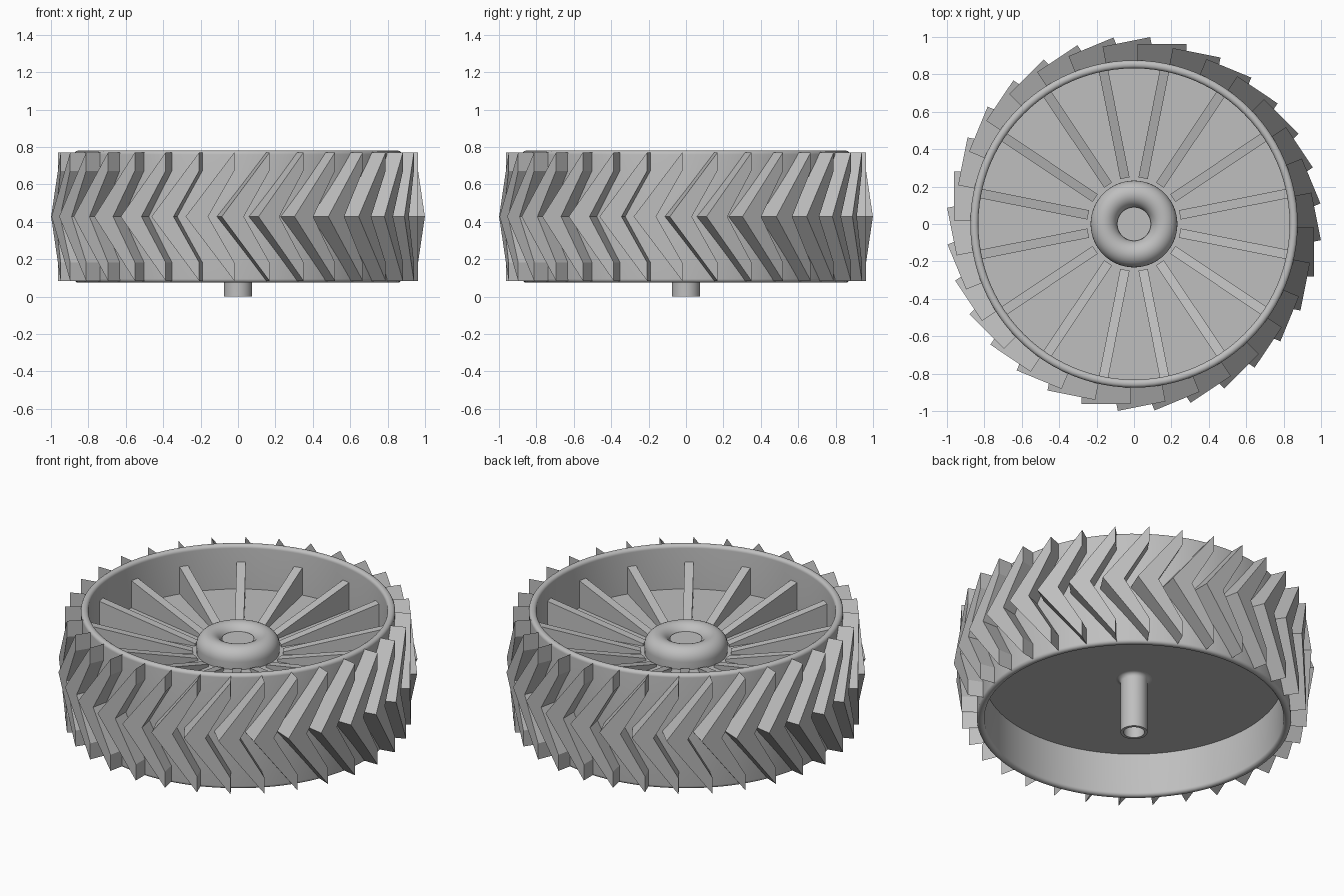
import bpy, bmesh, math
from mathutils import Matrix, Vector

cube = bpy.data.objects.get("Cube")
if cube:
    bpy.data.objects.remove(cube, do_unlink=True)

grey = bpy.data.materials.new("plain_grey")
grey.use_nodes = True
COLOUR = (0.52, 0.52, 0.52, 1)
grey.diffuse_color = COLOUR
grey.node_tree.nodes["Principled BSDF"].inputs["Base Color"].default_value = COLOUR


def finish(name, bm, smooth=False):
    """Turn a bmesh into a named, coloured object."""
    bmesh.ops.remove_doubles(bm, verts=bm.verts, dist=1e-5)
    bmesh.ops.recalc_face_normals(bm, faces=bm.faces)
    mesh = bpy.data.meshes.new(name)
    bm.to_mesh(mesh)
    bm.free()
    mesh.materials.append(grey)
    ob = bpy.data.objects.new(name, mesh)
    bpy.context.collection.objects.link(ob)
    if smooth:
        bpy.ops.object.select_all(action='DESELECT')
        ob.select_set(True)
        bpy.context.view_layer.objects.active = ob
        bpy.ops.object.shade_smooth_by_angle(angle=math.radians(35))
    return ob


def lathe(name, profile, closed=False, steps=96):
    """Spin a (radius, z) profile about the z axis."""
    bm = bmesh.new()
    verts = [bm.verts.new((r, 0, z)) for r, z in profile]
    pairs = list(zip(verts, verts[1:]))
    if closed:
        pairs.append((verts[-1], verts[0]))
    edges = [bm.edges.new(p) for p in pairs]
    bmesh.ops.spin(bm, geom=verts + edges, axis=(0, 0, 1), cent=(0, 0, 0),
                   angle=math.tau, steps=steps, use_merge=True)
    return finish(name, bm, smooth=True)


def arc(cr, cz, rr, rz, a0, a1, n=6):
    """Points on an elliptical arc, angles in degrees."""
    angles = [math.radians(a0 + (a1 - a0) * i / n) for i in range(n + 1)]
    return [(cr + rr * math.cos(a), cz + rz * math.sin(a)) for a in angles]


def prism(bm, near, far, turn):
    """Join two matching outlines into a solid turned about z."""
    spin = Matrix.Rotation(turn, 3, 'Z')
    a = [bm.verts.new(spin @ Vector(p)) for p in near]
    b = [bm.verts.new(spin @ Vector(p)) for p in far]
    bm.faces.new(a)
    bm.faces.new(b[::-1])
    for i in range(len(a)):
        j = (i + 1) % len(a)
        bm.faces.new((a[i], b[i], b[j], a[j]))


# Rim band with rounded lips
OUT, INN, LOW, HIGH, R = 0.875, 0.832, 0.075, 0.78, 0.02
lathe("rim_band",
      arc(OUT - R, HIGH - R, R, R, 0, 90) + arc(INN + R, HIGH - R, R, R, 90, 180)
      + arc(INN + R, LOW + R, R, R, 180, 270) + arc(OUT - R, LOW + R, R, R, 270, 360),
      closed=True)

# Thick web disc
lathe("wheel_disc", [(0, 0.51), (0.85, 0.51), (0.85, 0.34), (0, 0.34)])

# Rounded hub with a flat recessed centre
lathe("hub", [(0.23, 0.5)] + arc(0.16, 0.555, 0.072, 0.075, 0, 165, 14)
      + [(0.09, 0.595), (0, 0.595)], steps=64)

# Hollow axle below, with a fillet where it meets the disc
lathe("axle", arc(0.1, 0.315, 0.025, 0.025, 90, 180)
      + [(0.075, 0), (0.058, 0), (0.058, 0.12), (0, 0.12)], steps=48)

# Sixteen ribs tapering down toward the hub
bm = bmesh.new()
RIBS = 16
outline = [(0.25, 0.505), (0.845, 0.505), (0.845, 0.68), (0.25, 0.525)]
for k in range(RIBS):
    prism(bm, [(r, -0.025, z) for r, z in outline],
          [(r, 0.025, z) for r, z in outline], math.tau * (k + 0.5) / RIBS)
finish("ribs", bm)

# Thirty-two chevron treads with upright cut ends
bm = bmesh.new()
TREADS = 32
MID, HALF, CUT = 0.4275, 0.343, 0.245
chevron = [(0.02, HALF), (0.28, 0), (0.02, -HALF),
           (0.02, -CUT), (0.16, 0), (0.02, CUT)]
for k in range(TREADS):
    prism(bm, [(x, math.sqrt(0.86 ** 2 - x * x), MID + z) for x, z in chevron],
          [(x, 0.963, MID + z) for x, z in chevron], math.tau * k / TREADS)
finish("treads", bm)
